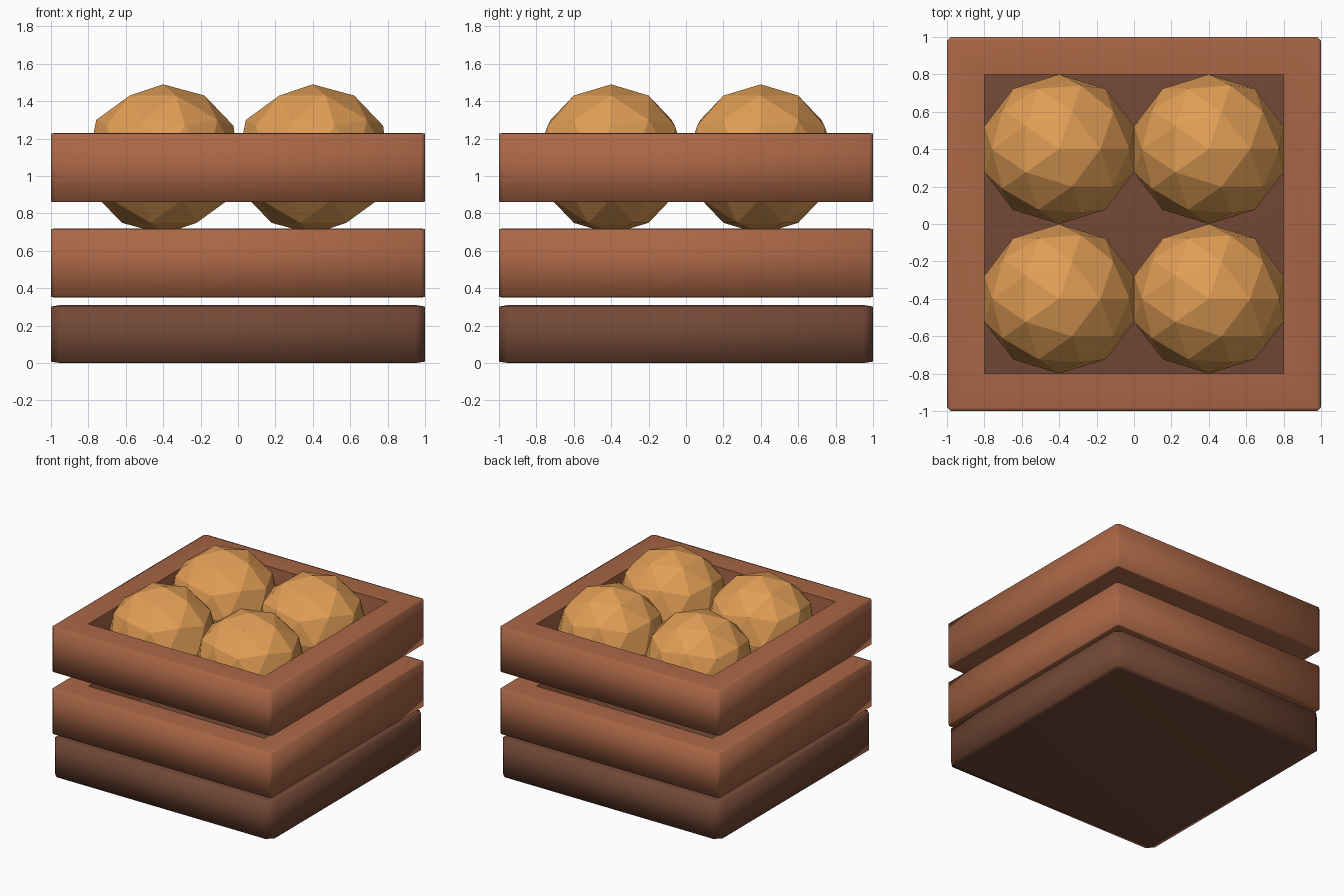
import bpy, bmesh, math
from mathutils import Matrix

if "Cube" in bpy.data.objects:
    bpy.data.objects.remove(bpy.data.objects["Cube"])


def material(name, rgb):
    m = bpy.data.materials.new(name)
    m.diffuse_color = (*rgb, 1)
    m.use_nodes = True
    m.node_tree.nodes["Principled BSDF"].inputs["Base Color"].default_value = m.diffuse_color
    return m


wood = material("wood", (0.40, 0.133, 0.061))
dark_wood = material("dark_wood", (0.17, 0.065, 0.036))
tan = material("tan", (0.75, 0.34, 0.091))


def finish(name, bm, mat, location, smooth=True):
    bmesh.ops.recalc_face_normals(bm, faces=bm.faces)
    me = bpy.data.meshes.new(name)
    bm.to_mesh(me)
    bm.free()
    me.materials.append(mat)
    ob = bpy.data.objects.new(name, me)
    ob.location = location
    bpy.context.collection.objects.link(ob)
    if smooth:
        bpy.ops.object.select_all(action='DESELECT')
        ob.select_set(True)
        bpy.context.view_layer.objects.active = ob
        bpy.ops.object.shade_smooth_by_angle(angle=math.radians(85))
    return ob


def bevel(bm, edges, width):
    bmesh.ops.bevel(bm, geom=edges, offset=width, offset_type='OFFSET',
                    segments=1, profile=0.5, affect='EDGES')


# Solid base block with softened edges
bm = bmesh.new()
bmesh.ops.create_cube(bm, size=2)
bevel(bm, bm.edges[:], 0.05)
bmesh.ops.scale(bm, vec=(1, 1, 0.155), verts=bm.verts)
finish("base", bm, dark_wood, (0, 0, 0.155))


# Square slat frames, open in the middle
def frame(name, z):
    bm = bmesh.new()
    corners = [(-1, -1), (1, -1), (1, 1), (-1, 1)]
    loops = [[bm.verts.new((x * r, y * r, h)) for x, y in corners]
             for r, h in ((1, -1), (1, 1), (0.8, 1), (0.8, -1))]
    for a in range(4):
        for i in range(4):
            j, b = (i + 1) % 4, (a + 1) % 4
            bm.faces.new((loops[a][i], loops[a][j], loops[b][j], loops[b][i]))
    outer = set(loops[0] + loops[1])
    bevel(bm, [e for e in bm.edges if set(e.verts) <= outer], 0.02)
    bmesh.ops.scale(bm, vec=(1, 1, 0.185), verts=bm.verts)
    finish(name, bm, wood, (0, 0, z))


frame("lower_frame", 0.535)
frame("upper_frame", 1.045)

# Four faceted balls resting inside the frames
for sx, side in ((-1, "left"), (1, "right")):
    for sy, depth in ((-1, "front"), (1, "back")):
        bm = bmesh.new()
        bmesh.ops.create_icosphere(bm, subdivisions=2, radius=0.4,
                                   matrix=Matrix.Diagonal((1.051, 1, 1, 1)))
        finish(f"ball_{depth}_{side}", bm, tan, (0.4 * sx, 0.4 * sy, 1.09), False)
